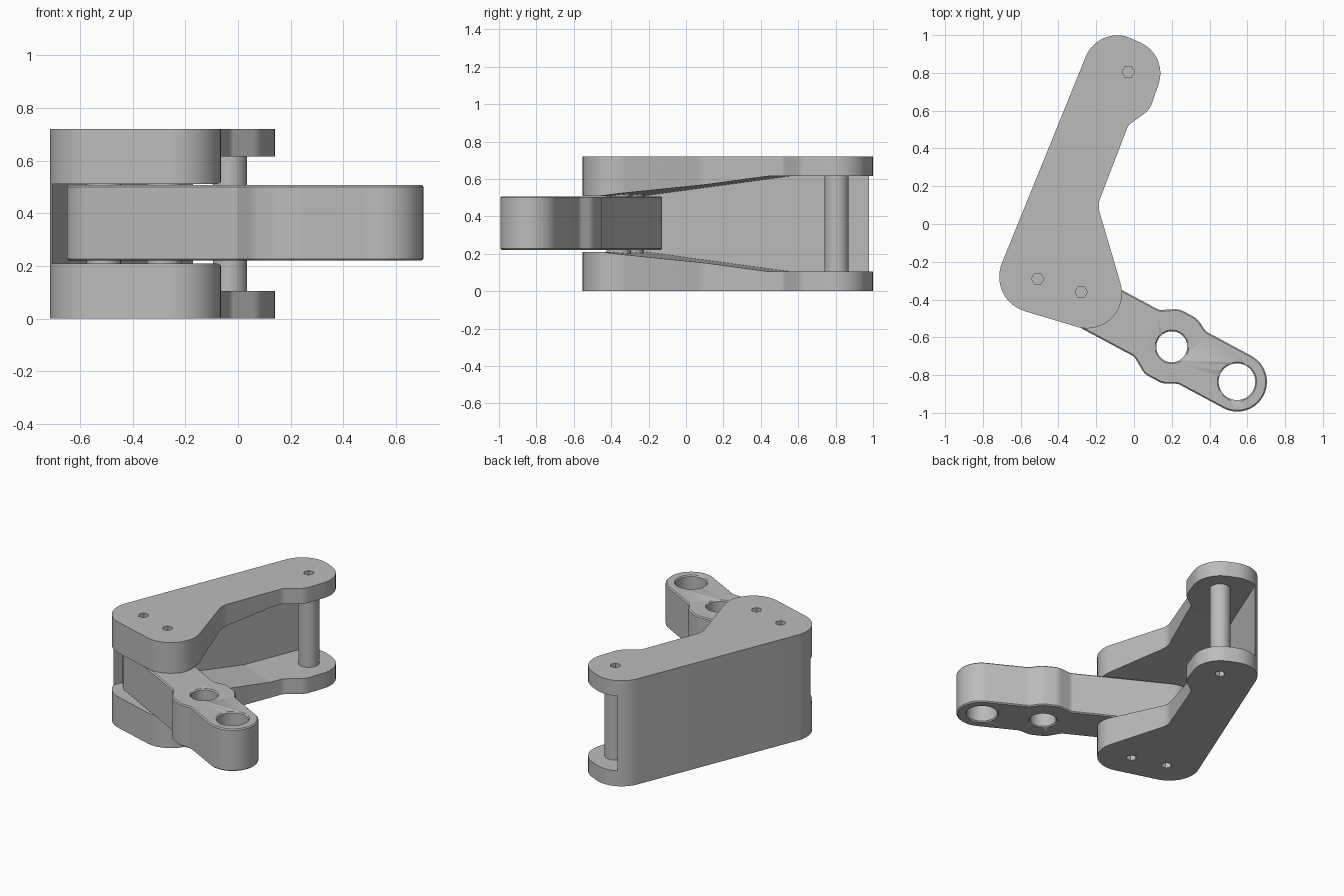
import bpy, bmesh, math
from mathutils import Vector

if "Cube" in bpy.data.objects:
    bpy.data.objects.remove(bpy.data.objects["Cube"], do_unlink=True)

# Single metal colour
metal = bpy.data.materials.new("grey_metal")
metal.use_nodes = True
GREY = (0.5, 0.5, 0.5, 1)
metal.diffuse_color = GREY
metal.node_tree.nodes["Principled BSDF"].inputs["Base Color"].default_value = GREY


def rounded(corners, step=math.radians(7)):
    """Outline with each (x, y, radius) corner replaced by a tangent arc."""
    pts = []
    for i, (x, y, r) in enumerate(corners):
        p = Vector((x, y))
        a = (Vector(corners[i - 1][:2]) - p).normalized()
        b = (Vector(corners[(i + 1) % len(corners)][:2]) - p).normalized()
        half = a.angle(b) / 2
        c = p + (a + b).normalized() * (r / math.sin(half))
        start = p + a * (r / math.tan(half)) - c
        end = p + b * (r / math.tan(half)) - c
        sweep = math.atan2(start.x * end.y - start.y * end.x, start.dot(end))
        n = max(2, math.ceil(abs(sweep) / step))
        a0 = math.atan2(start.y, start.x)
        for k in range(n + 1):
            t = a0 + sweep * k / n
            pts.append(c + r * Vector((math.cos(t), math.sin(t))))
    return pts


def circle(center, r, sides):
    return [Vector(center) + r * Vector((math.cos(math.tau * k / sides), math.sin(math.tau * k / sides)))
            for k in range(sides)]


def solid(name, base, offset):
    """Extrude a closed 3D loop along an offset."""
    bm = bmesh.new()
    face = bm.faces.new([bm.verts.new(p) for p in base])
    ext = bmesh.ops.extrude_face_region(bm, geom=[face], use_keep_orig=True)
    bmesh.ops.translate(bm, verts=[g for g in ext["geom"] if isinstance(g, bmesh.types.BMVert)], vec=offset)
    bmesh.ops.remove_doubles(bm, verts=bm.verts, dist=0.0002)
    bmesh.ops.recalc_face_normals(bm, faces=bm.faces)
    mesh = bpy.data.meshes.new(name)
    bm.to_mesh(mesh)
    bm.free()
    mesh.materials.append(metal)
    obj = bpy.data.objects.new(name, mesh)
    bpy.context.collection.objects.link(obj)
    return obj


def prism(name, outline, z0, z1):
    return solid(name, [(p.x, p.y, z0) for p in outline], (0, 0, z1 - z0))


def cut(obj, cutters):
    for c in cutters:
        mod = obj.modifiers.new("cut", 'BOOLEAN')
        mod.operation = 'DIFFERENCE'
        mod.solver = 'EXACT'
        mod.object = c
        c.hide_render = True
        c.hide_set(True)


def smooth(obj):
    bpy.ops.object.select_all(action='DESELECT')
    bpy.context.view_layer.objects.active = obj
    obj.select_set(True)
    bpy.ops.object.shade_smooth_by_angle(angle=math.radians(30))


HEIGHT = 0.72
BOLTS = [(-0.51, -0.29), (-0.28, -0.36), (-0.03, 0.805)]

# Bracket: two bent plates joined by a thin wall, made from one block
bracket = prism("bracket", rounded([
    (-0.778, -0.401, 0.19), (0.025, -0.643, 0.185), (-0.193, 0.10, 0.12),
    (-0.03, 0.523, 0.05), (0.083, 0.605, 0.1), (0.183, 0.893, 0.178),
    (-0.185, 1.06, 0.18)]), 0, HEIGHT)

# Cavity: tapered slot profile running along the wall, extruded away from it
along = Vector((0.377, 0.926, 0))
across = Vector((0.926, -0.377, 0))
origin = across * (Vector((-0.17, 0.98, 0)).dot(across))
half_profile = [(-1.2, 0.21), (-0.45, 0.21), (0.385, 0.105), (1.5, 0.105)]
profile = half_profile + [(s, HEIGHT - z) for s, z in reversed(half_profile)]
cavity = solid("cavity_cutter",
               [origin + along * s + Vector((0, 0, z)) for s, z in profile], across * 1.5)

# Hexagonal sockets above and below each bolt
sockets = [prism("socket_cutter", circle(b, 0.033, 6), z, z + 0.1)
           for b in BOLTS for z in (-0.05, HEIGHT - 0.05)]
cut(bracket, [cavity] + sockets)

# Pins spanning the two plates
for name, b in zip(("rear_pivot_pin", "front_pivot_pin", "end_pin"), BOLTS):
    smooth(prism(name, circle(b, 0.065, 40), 0.09, HEIGHT - 0.09))

# Lever: symmetric bar with a swelling round the middle hole
center, end_hole = Vector((0.2, -0.65)), Vector((0.545, -0.835))
u = (end_hole - center).normalized()
v = Vector((-u.y, u.x))
side = [(-0.945, 0.14, 0.139), (-0.15, 0.14, 0.05), (-0.06, 0.195, 0.09),
        (0.05, 0.195, 0.1), (0.12, 0.157, 0.06), (0.55, 0.157, 0.156)]
local = side + [(a, -b, r) for a, b, r in reversed(side)]
lever = prism("lever", [center + u * p.x + v * p.y for p in rounded(local)], 0.22, 0.507)
cut(lever, [prism("hole_cutter", circle(c, r, 56), 0.1, 0.6)
            for c, r in ((center, 0.082), (end_hole, 0.097))])
bevel = lever.modifiers.new("edge_chamfer", 'BEVEL')
bevel.width = 0.007
bevel.segments = 1
bevel.limit_method = 'ANGLE'
bevel.angle_limit = math.radians(60)

smooth(bracket)
smooth(lever)
